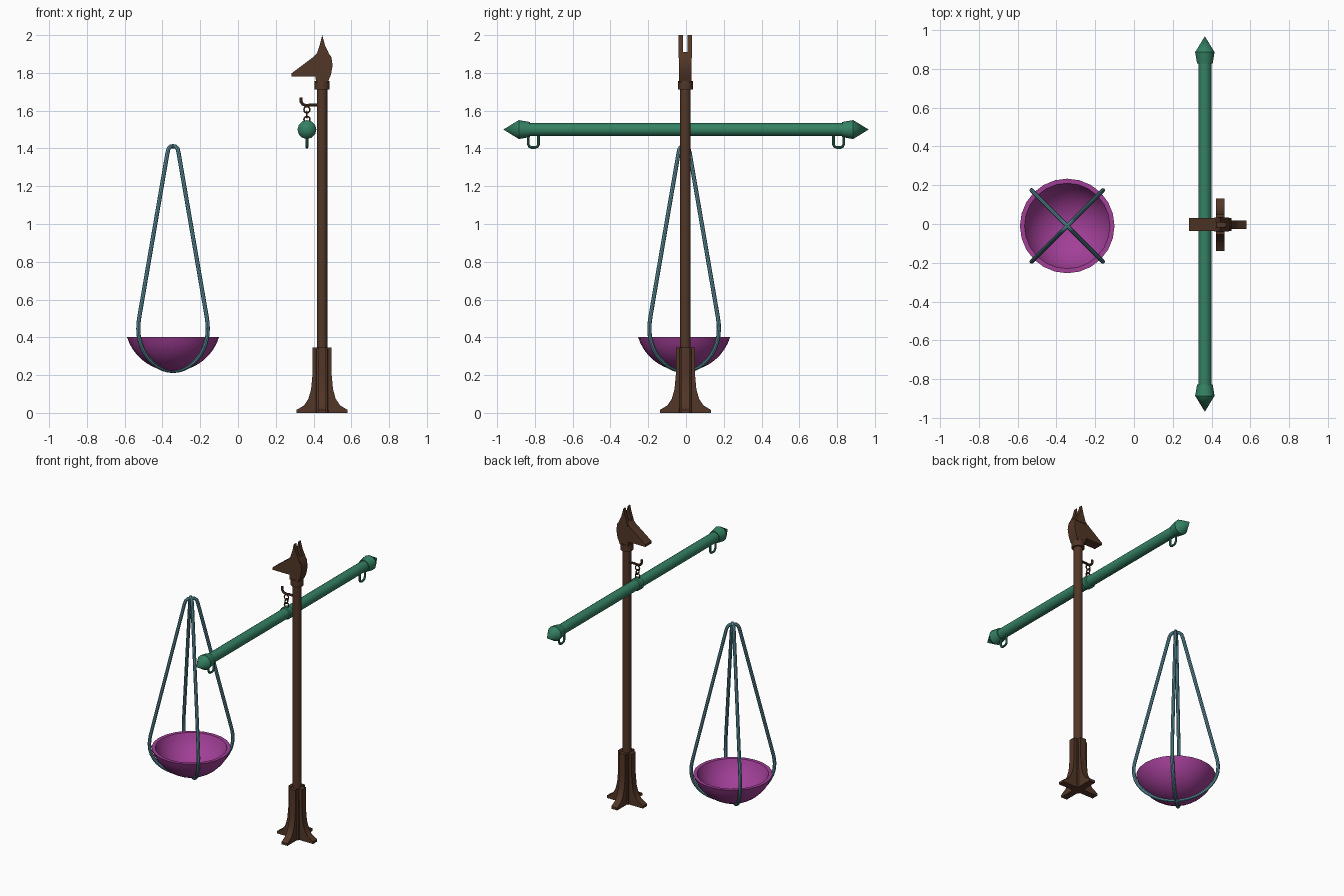
import bpy, bmesh
from math import pi, sin, cos, radians
from mathutils import Matrix, Vector

if "Cube" in bpy.data.objects:
    bpy.data.objects.remove(bpy.data.objects["Cube"])


def material(name, rgb):
    m = bpy.data.materials.new(name)
    m.diffuse_color = (*rgb, 1)
    m.use_nodes = True
    m.node_tree.nodes["Principled BSDF"].inputs["Base Color"].default_value = m.diffuse_color
    return m


BROWN = material("brown", (0.085, 0.037, 0.02))
GREEN = material("green", (0.035, 0.22, 0.125))
PURPLE = material("purple", (0.36, 0.05, 0.31))
BLUE = material("blue", (0.11, 0.29, 0.35))
PX, PY = 0.445, -0.003      # post axis
BX, BZ = 0.365, 1.5         # beam axis
DX, DY = -0.344, -0.01      # pan axis


def finish(ob, mat, angle=35):
    ob.data.materials.clear()
    ob.data.materials.append(mat)
    bpy.ops.object.select_all(action='DESELECT')
    ob.select_set(True)
    bpy.context.view_layer.objects.active = ob
    bpy.ops.object.shade_smooth_by_angle(angle=radians(angle))
    return ob


def from_bmesh(name, bm, mat, matrix=Matrix(), angle=35):
    bmesh.ops.remove_doubles(bm, verts=bm.verts, dist=1e-5)
    bmesh.ops.recalc_face_normals(bm, faces=bm.faces)
    bm.transform(matrix)
    me = bpy.data.meshes.new(name)
    bm.to_mesh(me)
    bm.free()
    ob = bpy.data.objects.new(name, me)
    bpy.context.collection.objects.link(ob)
    return finish(ob, mat, angle)


def lathe(name, profile, sides, mat, matrix, angle=35):
    """Spin (radius, height) points about the local z axis."""
    bm = bmesh.new()
    vs = [bm.verts.new((r, 0, z)) for r, z in profile]
    es = [bm.edges.new(p) for p in zip(vs, vs[1:])]
    bmesh.ops.spin(bm, geom=vs + es, cent=(0, 0, 0), axis=(0, 0, 1),
                   angle=2 * pi, steps=sides)
    return from_bmesh(name, bm, mat, matrix, angle)


def slab(bm, outline, y0, y1):
    """Extrude an (x, z) outline between two y positions."""
    f = bm.faces.new([bm.verts.new((x, y0, z)) for x, z in outline])
    ext = bmesh.ops.extrude_face_region(bm, geom=[f])
    new = [g for g in ext['geom'] if isinstance(g, bmesh.types.BMVert)]
    bmesh.ops.translate(bm, verts=new, vec=(0, y1 - y0, 0))
    return list(f.verts) + new


def tube(name, pts, radius, mat, cyclic=False):
    cu = bpy.data.curves.new(name, 'CURVE')
    cu.dimensions = '3D'
    cu.bevel_depth = radius
    cu.bevel_resolution = 2
    cu.use_fill_caps = True
    sp = cu.splines.new('POLY')
    sp.points.add(len(pts) - 1)
    for p, co in zip(sp.points, pts):
        p.co = (*co, 1)
    sp.use_cyclic_u = cyclic
    ob = bpy.data.objects.new(name, cu)
    bpy.context.collection.objects.link(ob)
    bpy.ops.object.select_all(action='DESELECT')
    ob.select_set(True)
    bpy.context.view_layer.objects.active = ob
    bpy.ops.object.convert(target='MESH')
    return finish(bpy.context.object, mat)


post_at = Matrix.Translation((PX, PY, 0))

# Post and collar
lathe("post", [(0, 0.05), (0.028, 0.05), (0.028, 1.76), (0, 1.76)], 16, BROWN, post_at)
lathe("collar", [(0, 1.712), (0.04, 1.712), (0.04, 1.757), (0, 1.757)], 16, BROWN, post_at)

# Base: core and four flared feet
lathe("base_core", [(0, 0), (0.042, 0), (0.04, 0.34), (0, 0.34)], 8, BROWN, post_at)
foot = [(0, 0), (0.135, 0), (0.135, 0.016), (0.095, 0.04), (0.072, 0.075),
        (0.058, 0.125), (0.051, 0.2), (0.051, 0.345), (0, 0.345)]
bm = bmesh.new()
for i in range(4):
    vs = slab(bm, foot, -0.022, 0.022)
    bmesh.ops.rotate(bm, verts=vs, cent=(0, 0, 0), matrix=Matrix.Rotation(i * pi / 2, 3, 'Z'))
bm.transform(post_at)
me = bpy.data.meshes.new("base_feet")
bmesh.ops.recalc_face_normals(bm, faces=bm.faces)
bm.to_mesh(me)
bm.free()
feet = bpy.data.objects.new("base_feet", me)
bpy.context.collection.objects.link(feet)
finish(feet, BROWN)

# Animal head: skull with long muzzle
skull = [(0.283, 1.782), (0.41, 1.782), (0.413, 1.75), (0.475, 1.75), (0.492, 1.79),
         (0.501, 1.84), (0.494, 1.885), (0.475, 1.91), (0.424, 1.91), (0.40, 1.885),
         (0.283, 1.797)]
bm = bmesh.new()
slab(bm, skull, PY - 0.033, PY + 0.033)
from_bmesh("head", bm, BROWN)

# Pair of pointed ears
ear = [(0.412, 1.88), (0.49, 1.88), (0.478, 1.91), (0.461, 1.945), (0.446, 2.0),
       (0.432, 1.945), (0.42, 1.91)]
for label, s in (("left", -1), ("right", 1)):
    bm = bmesh.new()
    slab(bm, ear, PY + s * 0.012, PY + s * 0.036)
    from_bmesh("ear_" + label, bm, BROWN)

# Bracket hook on the post and its chain
tube("bracket_hook", [(x, PY, z) for x, z in (
    (0.43, 1.63), (0.385, 1.63), (0.36, 1.627), (0.343, 1.634), (0.333, 1.648), (0.333, 1.67))],
    0.008, BROWN)
for i, z in enumerate((1.605, 1.579, 1.553)):
    ring = []
    for k in range(12):
        a = 2 * pi * k / 12
        h = 0.016 * cos(a)
        ring.append((BX + (h if i != 1 else 0), PY + (h if i == 1 else 0), z + 0.017 * sin(a)))
    tube("chain_link_%d" % (i + 1), ring, 0.004, BROWN, True)

# Beam with pointed end caps
beam_at = Matrix.Translation((BX, 0, BZ)) @ Matrix.Rotation(-pi / 2, 4, 'X')
lathe("beam", [(0, -0.84), (0.034, -0.84), (0.034, 0.84), (0, 0.84)], 16, GREEN, beam_at)
lathe("beam_collar", [(0.03, -0.022), (0.041, -0.016), (0.041, 0.016), (0.03, 0.022)],
      16, GREEN, beam_at)
cap = [(0, 0.826), (0.04, 0.826), (0.05, 0.885), (0, 0.967)]
for label, s in (("front", -1), ("back", 1)):
    lathe("end_cap_" + label, [(r, s * y) for r, y in cap], 12, GREEN, beam_at)
    # Pan hook under the beam end
    tube("pan_hook_" + label, [(BX, s * y, z) for y, z in (
        (0.781, 1.48), (0.781, 1.42), (0.787, 1.409), (0.8, 1.405), (0.818, 1.405),
        (0.83, 1.411), (0.836, 1.425), (0.836, 1.462))], 0.007, GREEN)

# Pan: thick spherical bowl
R, zc = 0.255, 0.476
outer = [(R * sin(t), zc - R * cos(t)) for t in [1.27 * k / 9 for k in range(10)]]
r = R - 0.022
inner = [(r * sin(t), zc - r * cos(t)) for t in [1.238 * k / 9 for k in range(9, -1, -1)]]
lathe("pan", outer + inner, 24, PURPLE, Matrix.Translation((DX, DY, 0)))

# Two crossed hanger loops
half = [(0.26 * sin(t), 0.443 - 0.221 * cos(t)) for t in [pi / 2 * k / 10 for k in range(11)]]
half += [(0.259, 0.47), (0.253, 0.505), (0.042, 1.375), (0.034, 1.398), (0.02, 1.41), (0, 1.412)]
loop = half + [(-x, z) for x, z in half[-2:0:-1]]
for i, a in enumerate((pi / 4, -pi / 4)):
    tube("hanger_loop_%d" % (i + 1),
         [(DX + d * cos(a), DY + d * sin(a), z) for d, z in loop], 0.011, BLUE, True)
